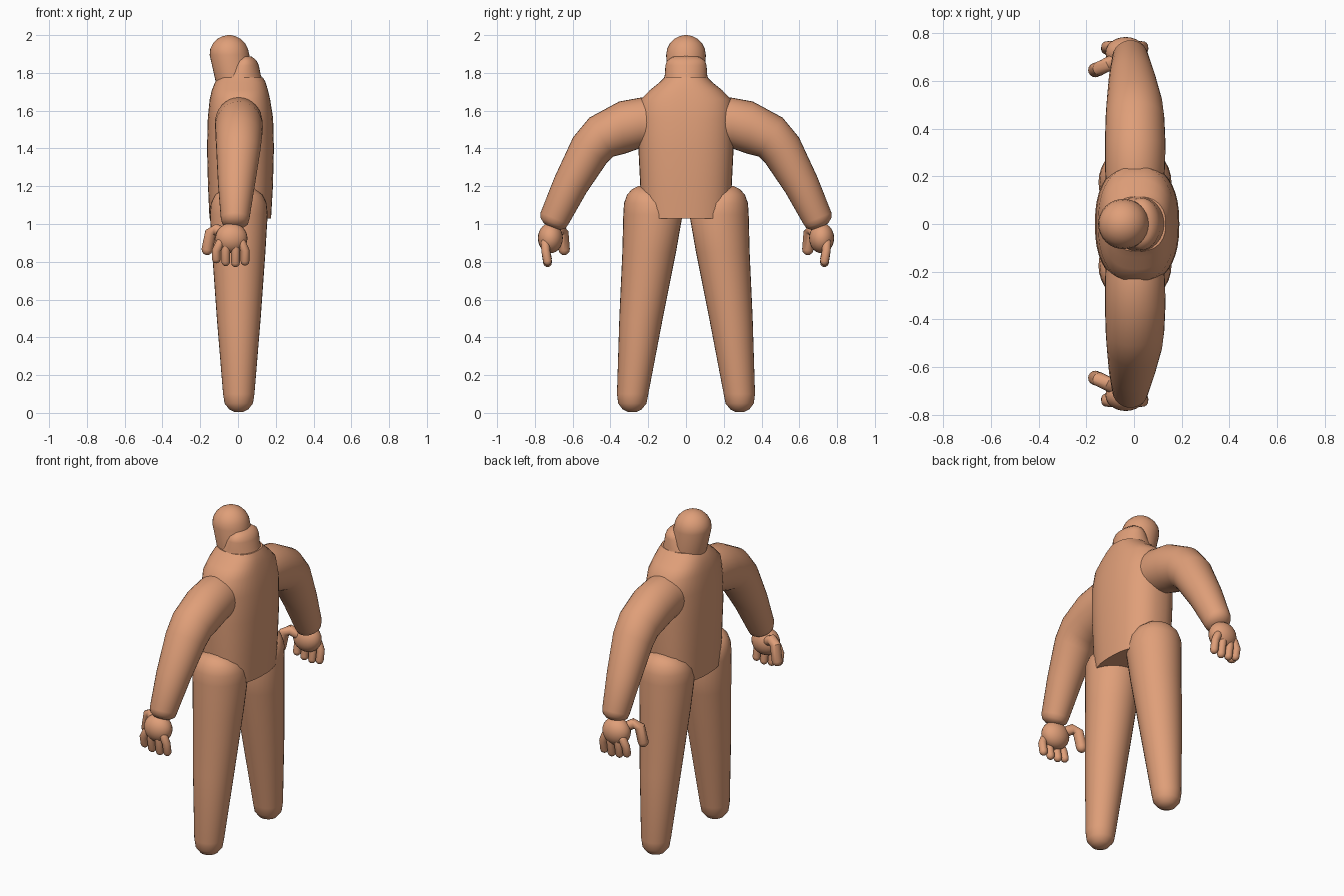
import bpy, bmesh, math
from mathutils import Vector

if "Cube" in bpy.data.objects:
    bpy.data.objects.remove(bpy.data.objects["Cube"])

skin = bpy.data.materials.new("warm_skin")
skin.diffuse_color = (0.74, 0.345, 0.19, 1)
skin.use_nodes = True
skin.node_tree.nodes["Principled BSDF"].inputs["Base Color"].default_value = skin.diffuse_color


def finish(name, bm):
    """Turn a bmesh into a smooth skin-coloured object."""
    bmesh.ops.recalc_face_normals(bm, faces=bm.faces[:])
    me = bpy.data.meshes.new(name)
    bm.to_mesh(me)
    bm.free()
    me.materials.append(skin)
    ob = bpy.data.objects.new(name, me)
    bpy.context.collection.objects.link(ob)
    bpy.ops.object.select_all(action='DESELECT')
    ob.select_set(True)
    bpy.context.view_layer.objects.active = ob
    bpy.ops.object.shade_smooth_by_angle(angle=math.radians(40))


def loft(name, rings, n=32, power=2.0):
    """Skin (centre, u, v) ellipse rings and cap both ends."""
    bm = bmesh.new()
    loops = []
    for c, u, v in rings:
        loop = []
        for i in range(n):
            a = 2 * math.pi * i / n
            ca, sa = math.cos(a), math.sin(a)
            p = (Vector(c) + Vector(u) * math.copysign(abs(ca) ** (2 / power), ca)
                 + Vector(v) * math.copysign(abs(sa) ** (2 / power), sa))
            loop.append(bm.verts.new(p))
        loops.append(loop)
    for a, b in zip(loops, loops[1:]):
        for i in range(n):
            j = (i + 1) % n
            bm.faces.new((a[i], a[j], b[j], b[i]))
    bm.faces.new(loops[0])
    bm.faces.new(loops[-1])
    finish(name, bm)


def level(x, y, z, rx, ry):
    return (x, y, z), (rx, 0, 0), (0, ry, 0)


def capsule(name, pts, r):
    """Round-ended tube of constant radius through the points."""
    pts = [Vector(p) for p in pts]
    rings = []

    def ring(c, d, rad):
        u = d.cross(Vector((0, 1, 0))).normalized()
        rings.append((c, u * rad, d.cross(u).normalized() * rad))

    caps = [math.radians(a) for a in (85, 60, 30)]
    first = (pts[1] - pts[0]).normalized()
    last = (pts[-1] - pts[-2]).normalized()
    for a in caps:
        ring(pts[0] - first * r * math.sin(a), first, r * math.cos(a))
    for i, p in enumerate(pts):
        ring(p, (pts[min(i + 1, len(pts) - 1)] - pts[max(i - 1, 0)]).normalized(), r)
    for a in reversed(caps):
        ring(pts[-1] + last * r * math.sin(a), last, r * math.cos(a))
    loft(name, rings, 16)


# Torso with flat hem and sloping shoulders: z, x centre, x radius, y radius
loft("torso", [level(x, 0, z, rx, ry) for z, x, rx, ry in (
    (1.03, .012, .163, .235), (1.2, .013, .172, .242), (1.4, .013, .177, .252),
    (1.56, .013, .173, .252), (1.66, .010, .160, .240), (1.71, .010, .148, .19),
    (1.75, .012, .134, .14), (1.775, .015, .118, .115))], 40, 2.4)

# Neck hump behind the head
loft("neck", [level(x, 0, z, rx, ry) for z, x, rx, ry in (
    (1.74, .015, .125, .125), (1.79, .022, .098, .112), (1.84, .032, .078, .109),
    (1.865, .036, .062, .10), (1.885, .04, .035, .07), (1.89, .042, .01, .02))])

# Head: leaning column with a domed top
head = [level(-.015, 0, 1.73, .098, .098), level(-.045, 0, 1.895, .105, .105)]
for deg in (18, 36, 54, 70, 84):
    a = math.radians(deg)
    r = .105 * math.cos(a)
    head.append(level(-.047, 0, 1.895 + .105 * math.sin(a), r, r))
loft("head", head)

for s, side in ((1, "right"), (-1, "left")):
    # Leg: z, y centre, x radius, y radius
    loft(side + "_leg", [level(.004, s * y, z, rx, ry) for z, y, rx, ry in (
        (.004, .285, .02, .02), (.018, .285, .05, .05), (.05, .284, .075, .075),
        (.10, .2825, .083, .083), (.5, .238, .116, .115), (.85, .195, .141, .142),
        (1.05, .175, .153, .157), (1.11, .185, .147, .143), (1.155, .20, .125, .112),
        (1.185, .215, .085, .07), (1.2, .23, .03, .025))])

    # Arm: y, z, ring tilt, x centre, x radius, in-plane radius
    arm = []
    for y, z, tilt, x, rx, r in (
            (.15, 1.535, 92, .003, .12, .13), (.24, 1.535, 92, .004, .126, .135),
            (.34, 1.51, 84, .005, .127, .139), (.448, 1.46, 58, .004, .123, .121),
            (.508, 1.392, 37, .002, .117, .112), (.61, 1.21, 28, -.008, .098, .094),
            (.696, 1.03, 22, -.015, .076, .08), (.703, 1.005, 22, -.015, .069, .072),
            (.709, .987, 22, -.015, .045, .048), (.711, .98, 22, -.015, .012, .012)):
        t = math.radians(tilt)
        arm.append(((x, s * y, z), (rx, 0, 0),
                    (0, s * r * math.cos(t), r * math.sin(t))))
    loft(side + "_arm", arm)

    # Palm
    bm = bmesh.new()
    bmesh.ops.create_uvsphere(bm, u_segments=24, v_segments=14, radius=1)
    for v in bm.verts:
        v.co = Vector((-.035 + .085 * v.co.x, s * (.718 + .066 * v.co.y), .925 + .08 * v.co.z))
    finish(side + "_palm", bm)

    # Four fingers
    for i, (x, tip) in enumerate(((-.115, .815), (-.065, .80), (-.013, .795), (.037, .803))):
        capsule(f"{side}_finger_{i + 1}", [
            (x * .75 - .008, s * .745, .90), (x, s * .743, .86), (x, s * .733, tip)], .023)

    # Thumb bending up, out and down
    capsule(side + "_thumb", [
        (-.07, s * .69, .945), (-.115, s * .667, .972), (-.145, s * .652, .955),
        (-.163, s * .645, .865)], .03)
